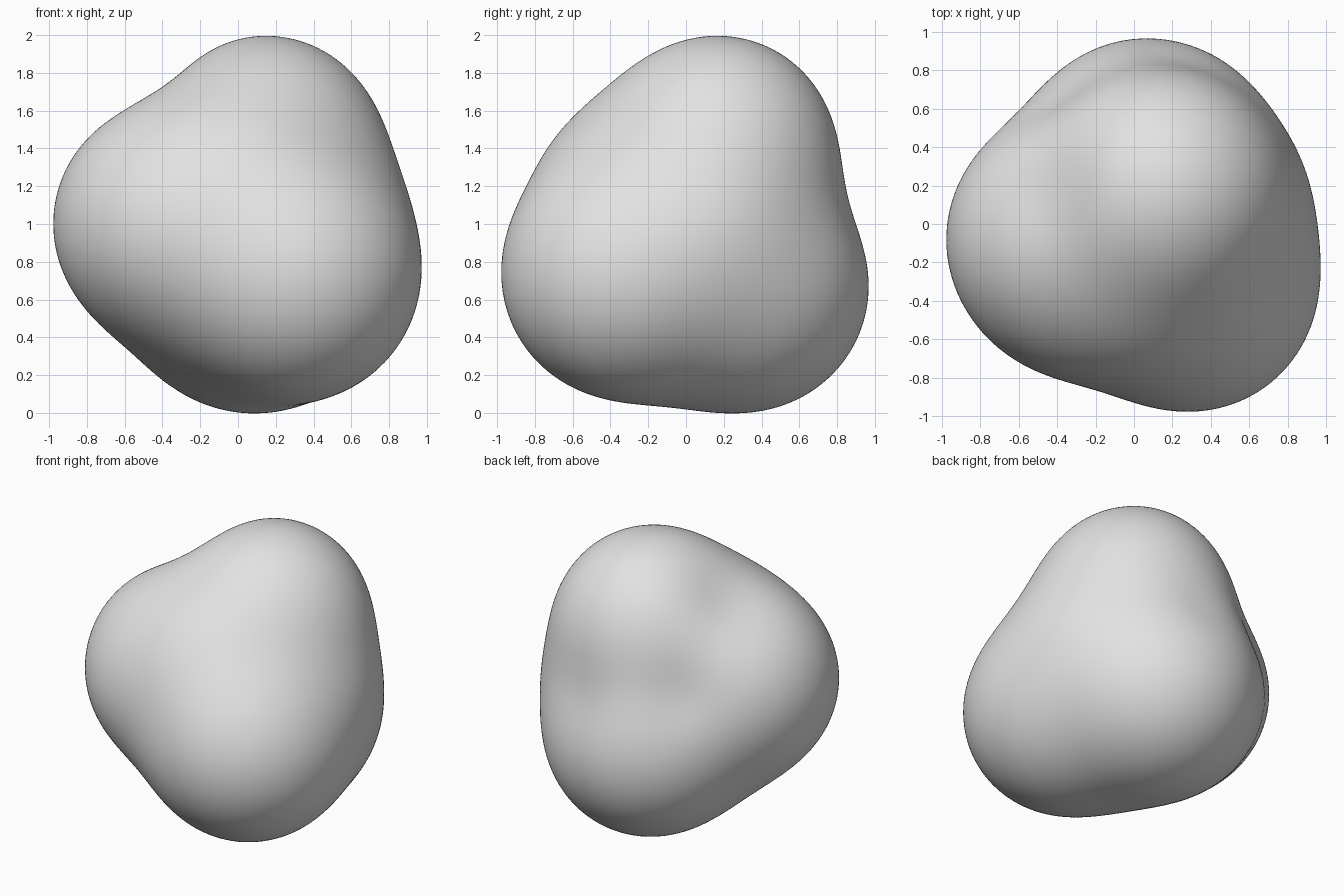
import bpy, bmesh, math
from mathutils import Vector

cube = bpy.data.objects.get("Cube")
if cube:
    bpy.data.objects.remove(cube, do_unlink=True)

# Lobes of the blob: centre, radius and sign (negative presses a dent)
LOBES = [
    (Vector((0.15, 0.18, 1.395)), 0.59, 1),     # top
    (Vector((-0.355, -0.07, 1.01)), 0.60, 1),   # side
    (Vector((0.31, -0.335, 0.72)), 0.625, 1),   # front
    (Vector((0.07, 0.32, 0.66)), 0.635, 1),     # back
    (Vector((0.00, -0.30, 1.18)), 0.31, 1),     # upper front filler
    (Vector((0.45, 0.10, 0.95)), 0.32, 1),      # flank filler
    (Vector((-0.35, -0.35, 0.95)), 0.24, 1),    # front side filler
    (Vector((-0.58, 0.22, 1.86)), 0.08, -1),    # dent between top and side
    (Vector((-0.53, 0.76, 1.22)), -0.02, -1),   # dent where three lobes meet
    (Vector((0.20, 1.08, 1.10)), -0.10, -1),    # dent between top and back
]
BLEND = 0.16
CORE = Vector((0.05, 0, 1))


def inside(p):
    """True while p lies within the smooth union of the lobes."""
    return sum(s * math.exp((r - (p - c).length) / BLEND) for c, r, s in LOBES) > 1


def surface_point(direction):
    """Find the skin along a ray from the core by bisection."""
    low, high = 0.2, 1.8
    for _ in range(18):
        mid = (low + high) / 2
        if inside(CORE + direction * mid):
            low = mid
        else:
            high = mid
    return CORE + direction * low


# Blob skin
bm = bmesh.new()
bmesh.ops.create_icosphere(bm, subdivisions=6, radius=1)
for v in bm.verts:
    v.co = surface_point(v.co.normalized())
for f in bm.faces:
    f.smooth = True

mesh = bpy.data.meshes.new("lumpy_blob")
bm.to_mesh(mesh)
bm.free()
blob = bpy.data.objects.new("lumpy_blob", mesh)
bpy.context.collection.objects.link(blob)

# Plain light grey
grey = bpy.data.materials.new("light_grey")
grey.use_nodes = True
colour = (0.76, 0.76, 0.76, 1)
grey.diffuse_color = colour
grey.node_tree.nodes["Principled BSDF"].inputs["Base Color"].default_value = colour
mesh.materials.append(grey)
